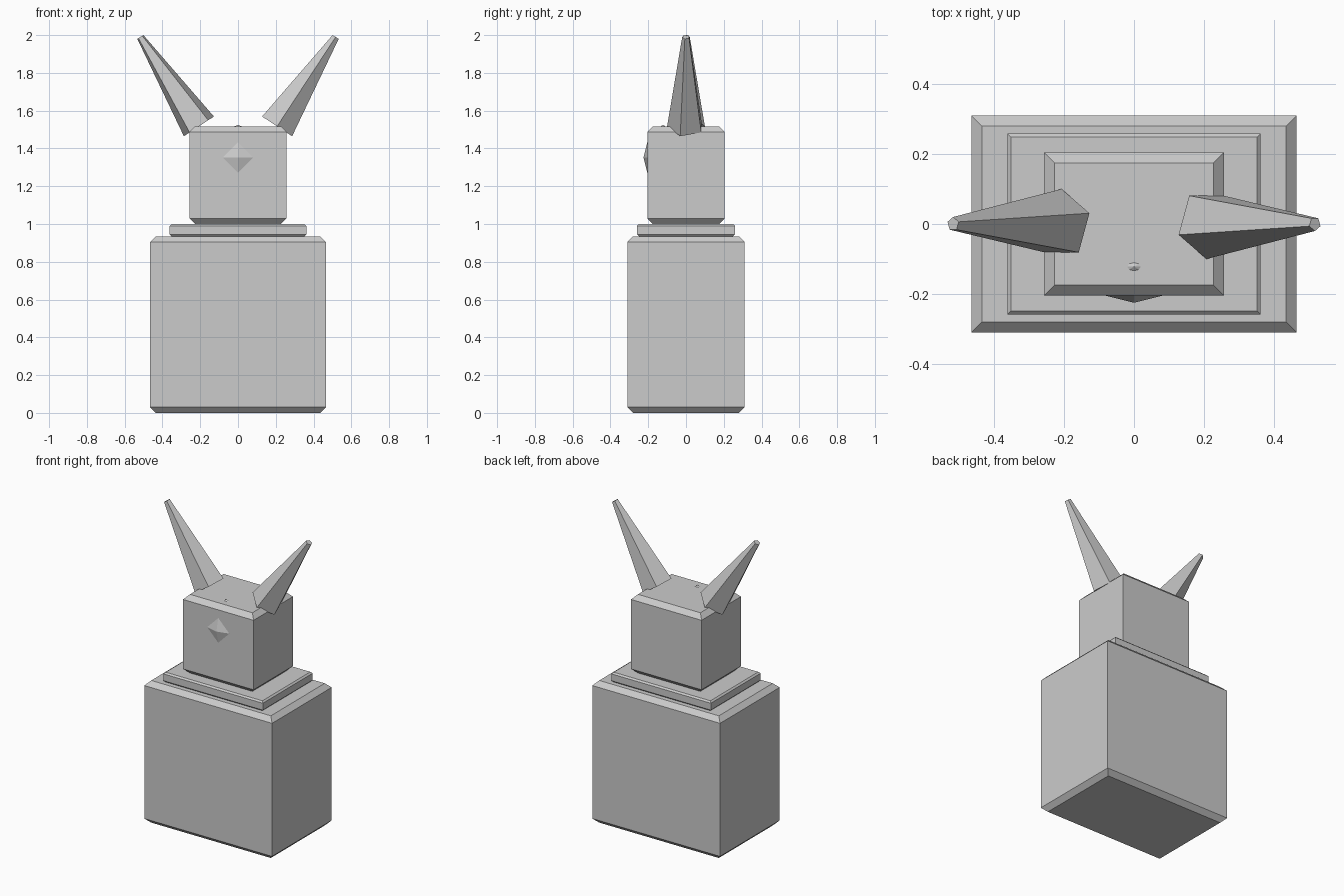
import bpy, bmesh
from math import sin, cos, pi
from mathutils import Vector, Matrix

if "Cube" in bpy.data.objects:
    bpy.data.objects.remove(bpy.data.objects["Cube"])


def loft(name, rings, matrix=Matrix()):
    """Skin a stack of equal-sized point rings and cap both ends."""
    bm = bmesh.new()
    loops = [[bm.verts.new(p) for p in ring] for ring in rings]
    n = len(loops[0])
    for a, b in zip(loops, loops[1:]):
        for i in range(n):
            j = (i + 1) % n
            bm.faces.new((a[i], a[j], b[j], b[i]))
    bm.faces.new(loops[0][::-1])
    bm.faces.new(loops[-1])
    bm.transform(matrix)
    bmesh.ops.recalc_face_normals(bm, faces=bm.faces)
    return finish(name, bm)


def finish(name, bm):
    mesh = bpy.data.meshes.new(name)
    bm.to_mesh(mesh)
    bm.free()
    obj = bpy.data.objects.new(name, mesh)
    bpy.context.collection.objects.link(obj)
    return obj


def chamfer_block(name, hx, hy, z0, z1, c):
    """Box with chamfered top and bottom rims and sharp upright corners."""
    def rect(inset, z):
        x, y = hx - inset, hy - inset
        return [(-x, -y, z), (x, -y, z), (x, y, z), (-x, y, z)]
    return loft(name, [rect(c, z0), rect(0, z0 + c), rect(0, z1 - c), rect(c, z1)])


def pentagon(r, z):
    return [(-r * sin(2 * pi * i / 5), r * cos(2 * pi * i / 5), z) for i in range(5)]


# Stacked blocks
chamfer_block("body", 0.465, 0.31, 0.0, 0.935, 0.03)
chamfer_block("collar", 0.362, 0.259, 0.935, 1.0, 0.01)
chamfer_block("head", 0.257, 0.205, 1.0, 1.517, 0.03)

# Tapered five-sided horns, the right one turned half a circle about z
base, tip = Vector((-0.207, 0, 1.517)), Vector((-0.517, 0, 1.99))
axis = tip - base
tilt = Matrix.Rotation(-Vector((0, 0, 1)).angle(axis), 4, 'Y')
place = Matrix.Translation(base) @ tilt
horn = [pentagon(0.1, 0), pentagon(0.02, axis.length)]
for name, turn in (("left_horn", 0), ("right_horn", pi)):
    loft(name, horn, Matrix.Rotation(turn, 4, 'Z') @ place)

# Faceted nose gem, mostly sunk in the head
bm = bmesh.new()
bmesh.ops.create_uvsphere(bm, u_segments=8, v_segments=4, radius=1)
bm.transform(Matrix.Translation((0, -0.122, 1.352)) @ Matrix.Diagonal((0.172, 0.103, 0.173, 1)))
finish("nose_gem", bm)
